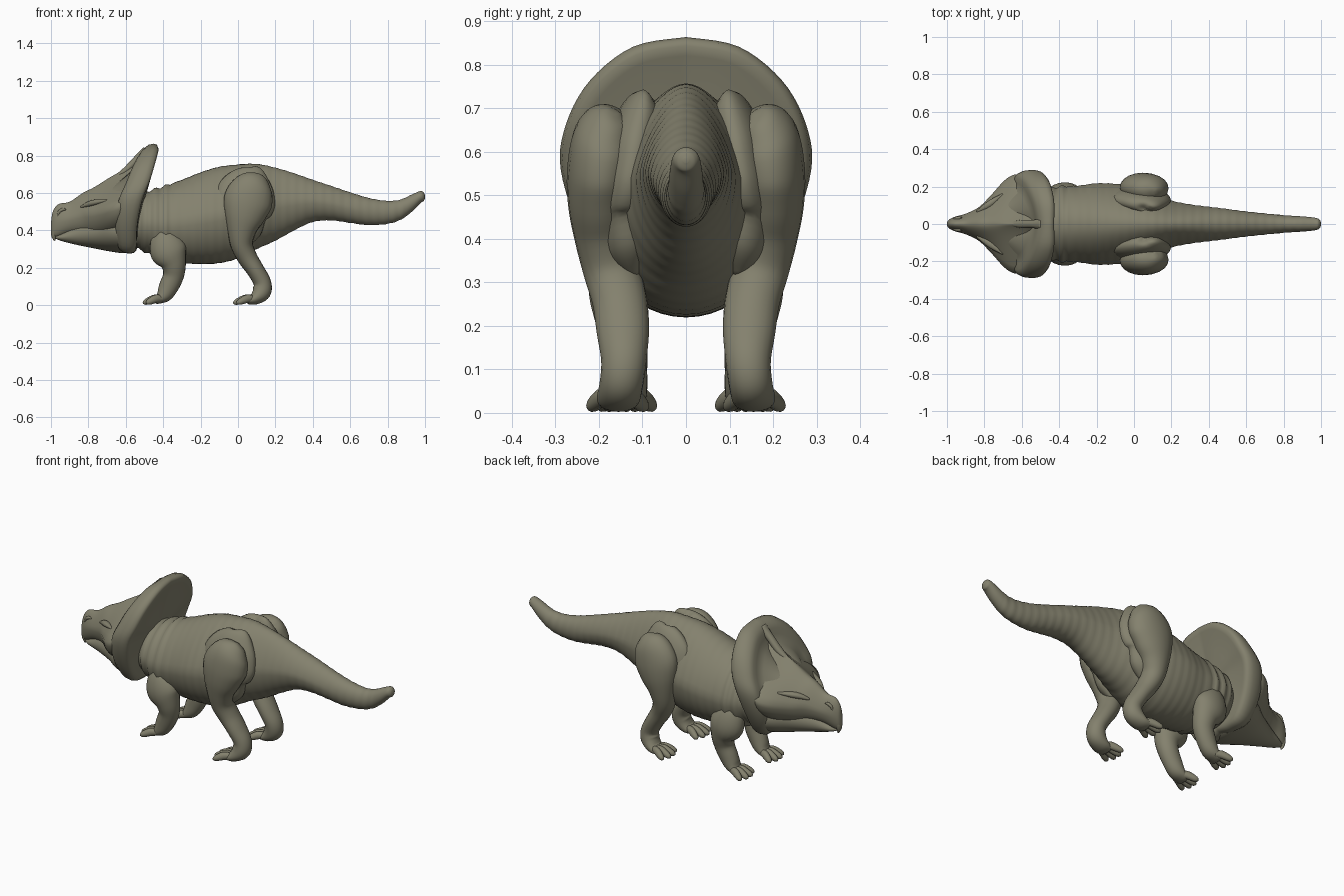
import bpy, bmesh, math
from mathutils import Vector

skin = bpy.data.materials.new("skin")
skin.diffuse_color = (0.23, 0.22, 0.155, 1)


def smooth_path(pts, sub):
    """Catmull-Rom interpolation of number tuples."""
    out = []
    for i in range(len(pts) - 1):
        a, b = pts[max(i - 1, 0)], pts[i]
        c, d = pts[i + 1], pts[min(i + 2, len(pts) - 1)]
        for k in range(sub):
            t = k / sub
            out.append([0.5 * (2 * q + (r - p) * t + (2 * p - 5 * q + 4 * r - s) * t * t
                               + (3 * q - p - 3 * r + s) * t ** 3)
                        for p, q, r, s in zip(a, b, c, d)])
    return out + [list(pts[-1])]


def skin_rings(name, rings, mirror=False):
    """Bridge closed rings of points into one capped smooth mesh."""
    bm = bmesh.new()
    loops = [[bm.verts.new(p) for p in r] for r in rings]
    n = len(loops[0])
    for a, b in zip(loops, loops[1:]):
        for i in range(n):
            j = (i + 1) % n
            bm.faces.new((a[i], a[j], b[j], b[i]))
    for end in (loops[0], loops[-1]):
        c = bm.verts.new(sum((v.co for v in end), Vector()) / n)
        for i in range(n):
            bm.faces.new((end[i], end[(i + 1) % n], c))
    bmesh.ops.recalc_face_normals(bm, faces=bm.faces)
    me = bpy.data.meshes.new(name)
    bm.to_mesh(me)
    bm.free()
    me.materials.append(skin)
    for p in me.polygons:
        p.use_smooth = True
    ob = bpy.data.objects.new(name, me)
    bpy.context.collection.objects.link(ob)
    if mirror:
        m = ob.modifiers.new("mirror", 'MIRROR')
        m.use_axis = (False, True, False)
    return ob


def loft(name, stations, sub=6, n=40, ripple=None):
    """Stations along x: (x, z bottom, z top, half width, top taper)."""
    rings = []
    for x, zb, zt, w, k in smooth_path(stations, sub):
        g = ripple(x) if ripple else 0
        ring = []
        for i in range(n):
            t = 2 * math.pi * i / n
            c, s = math.cos(t), math.sin(t)
            ring.append((x, (w + g) * s * (1 - k * max(0, c)),
                         (zb + zt) / 2 + ((zt - zb) / 2 + g) * c))
        rings.append(ring)
    return skin_rings(name, rings)


def tube(name, pts, sub=5, n=20, mirror=True):
    """Sweep of ellipses along (x, y, z, radius in side plane, radius across)."""
    path = smooth_path(pts, sub)
    rings = []
    for i, p in enumerate(path):
        d = Vector(path[min(i + 1, len(path) - 1)][:3]) - Vector(path[max(i - 1, 0)][:3])
        u = d.cross(Vector((0, 1, 0))).normalized()
        v = u.cross(d).normalized()
        c = Vector(p[:3])
        rings.append([c + u * max(p[3], .002) * math.cos(a) + v * max(p[4], .002) * math.sin(a)
                      for a in (2 * math.pi * k / n for k in range(n))])
    return skin_rings(name, rings, mirror)


def body_ripple(x):
    # neck folds in front, faint wrinkles over the back and tail
    if x < -0.36:
        return 0.006 * math.sin(x * 110)
    return 0.001 * math.sin(x * 130) if x < 0.9 else 0


# Body, neck and tail
loft("body_and_tail", [
    (-0.62, .34, .52, .10, 0), (-0.5, .285, .60, .175, .1), (-0.4, .24, .635, .20, .15),
    (-0.3, .225, .67, .205, .2), (-0.2, .22, .71, .217, .25), (-0.1, .225, .74, .215, .3),
    (0, .25, .752, .20, .35), (0.1, .30, .755, .165, .35), (0.2, .345, .735, .125, .3),
    (0.3, .40, .705, .105, .25), (0.4, .445, .67, .092, .2), (0.5, .453, .637, .08, .15),
    (0.6, .44, .603, .067, .1), (0.7, .428, .573, .057, 0), (0.8, .435, .557, .047, 0),
    (0.87, .457, .565, .042, 0), (0.93, .50, .592, .038, 0), (0.975, .545, .61, .032, 0),
    (0.993, .557, .602, .022, 0), (1.0, .574, .586, .006, 0)], 8, 48, body_ripple)

# Upper skull with flaring cheeks and a central crest
loft("upper_skull", [
    (-1.0, .385, .44, .008, 0), (-0.99, .365, .50, .022, .1), (-0.96, .365, .54, .038, .2),
    (-0.9, .38, .553, .055, .3), (-0.83, .375, .60, .09, .4), (-0.77, .36, .63, .148, .6),
    (-0.69, .36, .68, .235, .85), (-0.63, .37, .715, .265, .92), (-0.58, .40, .75, .24, .95),
    (-0.54, .45, .77, .15, .9)])
tube("skull_crest", [(-0.66, 0, .68, .01, .01), (-0.6, 0, .72, .018, .022),
                     (-0.54, 0, .78, .02, .022), (-0.49, 0, .83, .02, .03)], mirror=False)
# Lower jaw
loft("lower_jaw", [
    (-0.975, .355, .37, .012, 0), (-0.94, .342, .385, .034, 0), (-0.86, .322, .43, .065, 0),
    (-0.76, .302, .47, .12, 0), (-0.67, .285, .50, .185, 0), (-0.6, .28, .50, .20, 0),
    (-0.54, .31, .45, .12, 0)])
# Hooked beak tip
tube("beak_hook", [(-0.965, 0, .44, .025, .03), (-0.982, 0, .40, .018, .022),
                   (-0.985, 0, .37, .013, .015), (-0.98, 0, .345, .004, .006)], mirror=False)

# Frill: one outline repeated at several scales and depths
half = smooth_path([(-0.46, 0, .835), (-0.462, .11, .815), (-0.483, .20, .745),
                    (-0.512, .25, .655), (-0.55, .262, .56), (-0.575, .22, .43),
                    (-0.578, .15, .32), (-0.575, .07, .30), (-0.57, 0, .31)], 5)
outline = half + [(x, -y, z) for x, y, z in half[-2:0:-1]]


def frill_ring(scale, depth):
    ring = []
    for x, y, z in outline:
        d = depth * (1 + abs(y) * (3 if depth < 0 else 1))
        ring.append((-0.54 + (x + .54) * scale + d, y * scale, .55 + (z - .55) * scale))
    return ring


skin_rings("frill", [frill_ring(s, d) for s, d in (
    (.3, .03), (.6, .03), (.85, .028), (.95, .03), (1.03, .03), (1.08, .02), (1.1, 0),
    (1.08, -.024), (1.02, -.042), (.93, -.05), (.82, -.048), (.65, -.055), (.45, -.09), (.2, -.12))])

# Eyes, brows, nostrils
tube("eye", [(-0.80, .088, .505, .002, .002), (-0.795, .092, .505, .014, .012),
             (-0.78, .106, .505, .016, .013), (-0.765, .12, .505, .002, .002)], 4, 12)
tube("brow", [(-0.84, .065, .525, .005, .006), (-0.80, .088, .54, .014, .016),
              (-0.76, .115, .55, .015, .018), (-0.70, .16, .56, .005, .005)], 4, 12)
tube("nostril_rim", [(-0.965, .028, .475, .004, .004), (-0.955, .03, .50, .008, .008),
                     (-0.935, .032, .512, .008, .008), (-0.92, .033, .51, .003, .003)], 4, 10)

# Hind legs
tube("hind_leg", [
    (.115, .165, .695, .01, .015), (.108, .172, .68, .06, .045), (.085, .186, .635, .108, .072),
    (.055, .195, .56, .13, .078), (.035, .196, .48, .11, .075), (.02, .187, .40, .078, .068),
    (.02, .17, .325, .06, .065), (.05, .152, .255, .053, .063), (.095, .145, .185, .047, .06),
    (.13, .143, .12, .047, .052), (.125, .148, .07, .05, .05), (.09, .155, .035, .033, .05),
    (.05, .158, .025, .02, .045)])
# Haunch of loose skin around the thigh
tube("haunch", [
    (.08, .085, .73, .01, .01), (.08, .095, .715, .07, .035), (.06, .115, .65, .135, .055),
    (.035, .13, .56, .165, .065), (.02, .14, .46, .14, .065), (.04, .13, .37, .09, .055),
    (.05, .12, .315, .01, .01)])

# Front legs
tube("front_leg", [
    (-.40, .12, .42, .03, .04), (-.39, .142, .355, .08, .062), (-.37, .155, .285, .098, .068),
    (-.345, .15, .22, .068, .06), (-.345, .14, .16, .056, .052), (-.37, .136, .10, .052, .047),
    (-.395, .134, .055, .042, .045), (-.425, .134, .028, .022, .042), (-.445, .134, .02, .012, .035)])


# Fanned toes on every foot
def toes(name, x, y, reach):
    for i, a in enumerate((-.62, -.2, .2, .62)):
        c, s = math.cos(a), math.sin(a)
        pts = [(0, .035, .018, .016), (.4, .034, .022, .018), (.75, .021, .018, .017),
               (.93, .013, .012, .012), (1, .009, .003, .003)]
        tube(f"{name}_{i + 1}", [(x - reach * t * c, y + .035 * a + reach * t * s * .65, z, r, q)
                                 for t, z, r, q in pts], 4, 12)


toes("hind_toe", .085, .157, .112)
toes("front_toe", -.405, .136, .105)
